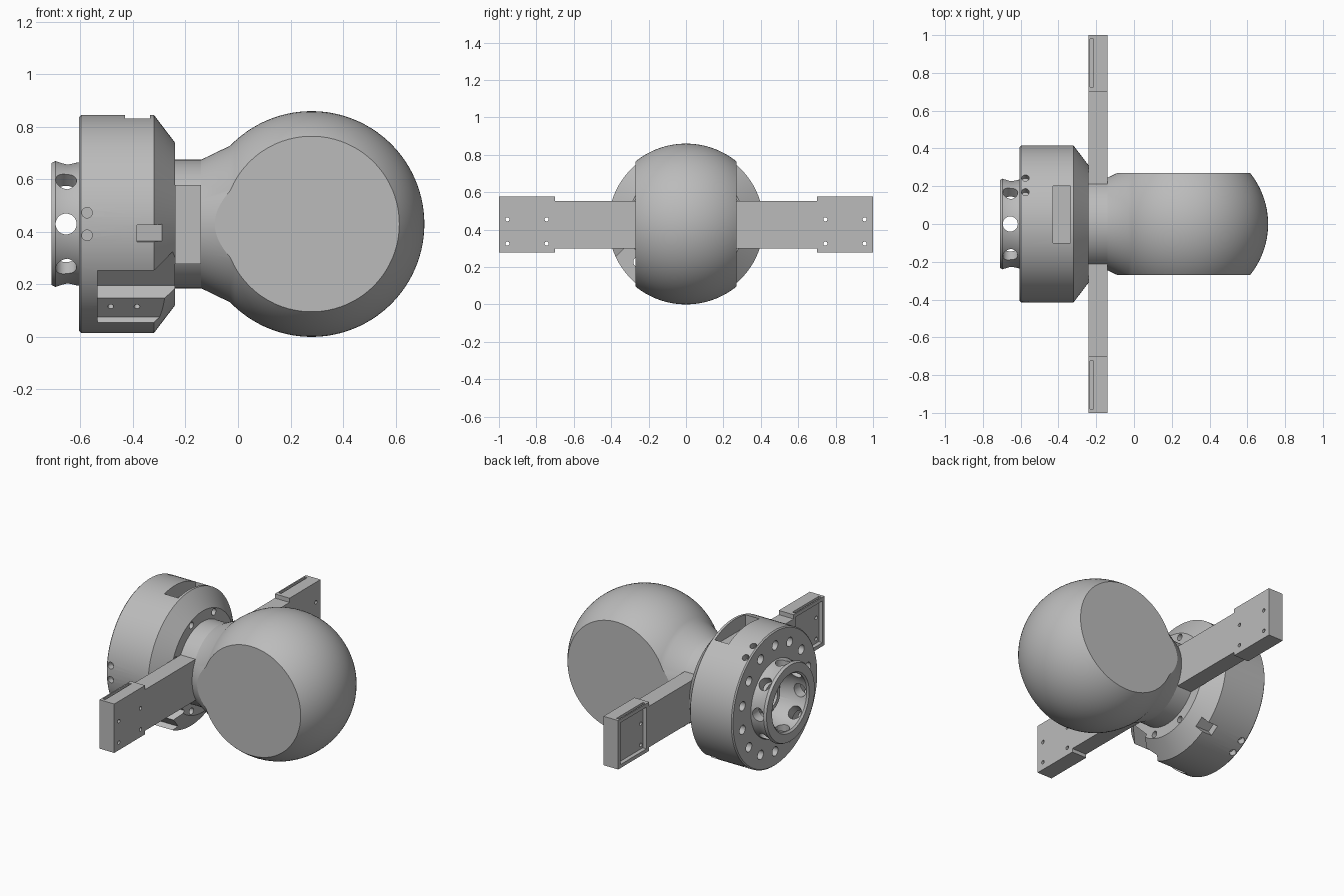
import bpy, bmesh
from math import radians, sin, cos, pi
from mathutils import Matrix, Vector

default_cube = bpy.data.objects.get("Cube")
if default_cube:
    bpy.data.objects.remove(default_cube, do_unlink=True)

AXIS = Matrix.Translation((0, 0, 0.43))   # main axis runs along x at this height
SIDES = 96

grey = bpy.data.materials.new("plain grey")
grey.use_nodes = True
grey.diffuse_color = (0.5, 0.5, 0.5, 1)
grey.node_tree.nodes["Principled BSDF"].inputs["Base Color"].default_value = (0.5, 0.5, 0.5, 1)


def finish(bm, name):
    bmesh.ops.recalc_face_normals(bm, faces=bm.faces)
    mesh = bpy.data.meshes.new(name)
    bm.to_mesh(mesh)
    bm.free()
    mesh.materials.append(grey)
    obj = bpy.data.objects.new(name, mesh)
    bpy.context.collection.objects.link(obj)
    return obj


def lathe(profile):
    """Spin (x, radius) points around the main axis."""
    bm = bmesh.new()
    verts = [bm.verts.new((x, 0, r)) for x, r in profile]
    edges = [bm.edges.new(pair) for pair in zip(verts, verts[1:])]
    bmesh.ops.spin(bm, geom=verts + edges, cent=(0, 0, 0), axis=(1, 0, 0),
                   angle=2 * pi, steps=SIDES, use_merge=True)
    bmesh.ops.remove_doubles(bm, verts=bm.verts, dist=0.0001)
    bmesh.ops.transform(bm, matrix=AXIS, verts=bm.verts)
    return bm


def add_box(bm, low, high, frame=Matrix()):
    low, high = Vector(low), Vector(high)
    bmesh.ops.create_cube(bm, size=1, matrix=frame @ Matrix.Translation((low + high) / 2)
                          @ Matrix.Diagonal((*(high - low), 1)))


def add_rod(bm, start, end, radius, frame=Matrix()):
    start, end = Vector(start), Vector(end)
    span = end - start
    turn = span.to_track_quat("Z", "Y").to_matrix().to_4x4()
    bmesh.ops.create_cone(bm, cap_ends=True, segments=24, radius1=radius, radius2=radius,
                          depth=span.length,
                          matrix=frame @ Matrix.Translation((start + end) / 2) @ turn)


def around(degrees):
    """Frame whose z points outward from the axis; zero is up, ninety is front."""
    return AXIS @ Matrix.Rotation(radians(degrees), 4, "X")


def carve(obj, cutter_bm):
    cutter = finish(cutter_bm, "cutter")
    cutter.hide_render = True
    mod = obj.modifiers.new("carve", "BOOLEAN")
    mod.operation, mod.solver, mod.object = "DIFFERENCE", "EXACT", cutter
    mod.use_self = True
    bpy.context.view_layer.objects.active = obj
    bpy.ops.object.modifier_apply(modifier=mod.name)
    bpy.data.objects.remove(cutter, do_unlink=True)


def smooth(obj):
    bpy.ops.object.select_all(action="DESELECT")
    obj.select_set(True)
    bpy.context.view_layer.objects.active = obj
    bpy.ops.object.shade_smooth_by_angle(angle=radians(25))


# Ball with its neck, flattened at front and back
ball_profile = [(-0.3, 0), (-0.3, 0.245), (-0.14, 0.245)]
steps = 40
for i in range(steps + 1):
    a = radians(136) * (1 - i / steps)
    ball_profile.append((0.28 + 0.43 * cos(a), 0.43 * sin(a) if i < steps else 0))
bm = lathe(ball_profile)
for side in (-1, 1):
    cut = bmesh.ops.bisect_plane(bm, geom=bm.verts[:] + bm.edges[:] + bm.faces[:],
                                 plane_co=(0, side * 0.27, 0), plane_no=(0, side, 0),
                                 clear_outer=True)
    rim = [e for e in cut["geom_cut"] if isinstance(e, bmesh.types.BMEdge)]
    bmesh.ops.edgeloop_fill(bm, edges=rim)
smooth(finish(bm, "ball_and_neck"))

# Housing drum, with its rear collar and stepped bore
housing = finish(lathe([
    (-0.24, 0), (-0.24, 0.31), (-0.32, 0.415), (-0.598, 0.415), (-0.605, 0.408),
    (-0.605, 0.235), (-0.65, 0.23), (-0.695, 0.24), (-0.71, 0.233), (-0.71, 0.18),
    (-0.7, 0.17), (-0.61, 0.17), (-0.54, 0.14), (-0.54, 0.085), (-0.58, 0.085),
    (-0.58, 0.06), (-0.42, 0.06), (-0.42, 0)]), "housing")

holes = bmesh.new()
for i in range(8):                       # collar, bore and cone holes
    spot = around(45 * i)
    add_rod(holes, (-0.655, 0, 0.15), (-0.655, 0, 0.3), 0.04, spot)
    add_rod(holes, (-0.65, 0, 0.118), (-0.48, 0, 0.118), 0.025, around(45 * i + 22.5))
    add_rod(holes, (-0.3, 0, 0.285), (-0.2, 0, 0.285), 0.02, around(45 * i + 22.5))
for i in range(14):                      # ring of holes in the rear face
    add_rod(holes, (-0.65, 0, 0.325), (-0.52, 0, 0.325), 0.028, around(360 / 14 * i))
for turn in (-30, 90, 210):              # paired side holes
    for offset in (-0.043, 0.043):
        add_rod(holes, (-0.575, offset, 0.375), (-0.575, offset, 0.5), 0.02, around(turn))
carve(housing, holes)

slots = bmesh.new()
for turn in (95, 215):                   # small side slots
    add_box(slots, (-0.385, -0.032, 0.37), (-0.29, 0.032, 0.5), around(turn))
add_box(slots, (-0.43, -0.1, 0.76), (-0.335, 0.2, 0.95))
carve(housing, slots)

# Stepped pocket at the lower front
pocket = bmesh.new()
add_box(pocket, (-0.535, -0.14, 0.36), (-0.2, -0.03, 0.5), around(135))
add_box(pocket, (-0.535, -0.04, 0.29), (-0.2, 0.14, 0.5), around(135))
for x in (-0.485, -0.385):
    add_rod(pocket, (x, -0.085, 0.32), (x, -0.085, 0.4), 0.011, around(135))
carve(housing, pocket)
smooth(housing)


# Side arms with wider drilled end pads
def build_arm(name, side):
    outline = [(0.2, 0.3), (0.7, 0.3), (0.7, 0.278), (1, 0.278),
               (1, 0.578), (0.7, 0.578), (0.7, 0.552), (0.2, 0.552)]
    bm = bmesh.new()
    face = bm.faces.new([bm.verts.new((-0.24, side * y, z)) for y, z in outline])
    grown = bmesh.ops.extrude_face_region(bm, geom=[face])["geom"]
    bmesh.ops.translate(bm, vec=(0.1, 0, 0),
                        verts=[v for v in grown if isinstance(v, bmesh.types.BMVert)])
    arm = finish(bm, name)

    cuts = bmesh.new()
    ends = sorted((side * 0.725, side * 0.98))
    add_box(cuts, (-0.3, ends[0], 0.3), (-0.215, ends[1], 0.556))
    for y in (0.745, 0.955):
        for z in (0.325, 0.455):
            add_rod(cuts, (-0.3, side * y, z), (-0.1, side * y, z), 0.011)
    carve(arm, cuts)
    slit = bmesh.new()
    add_box(slit, (-0.232, ends[0], 0.54), (-0.215, ends[1], 0.6))
    carve(arm, slit)
    smooth(arm)


build_arm("front_arm", -1)
build_arm("back_arm", 1)
